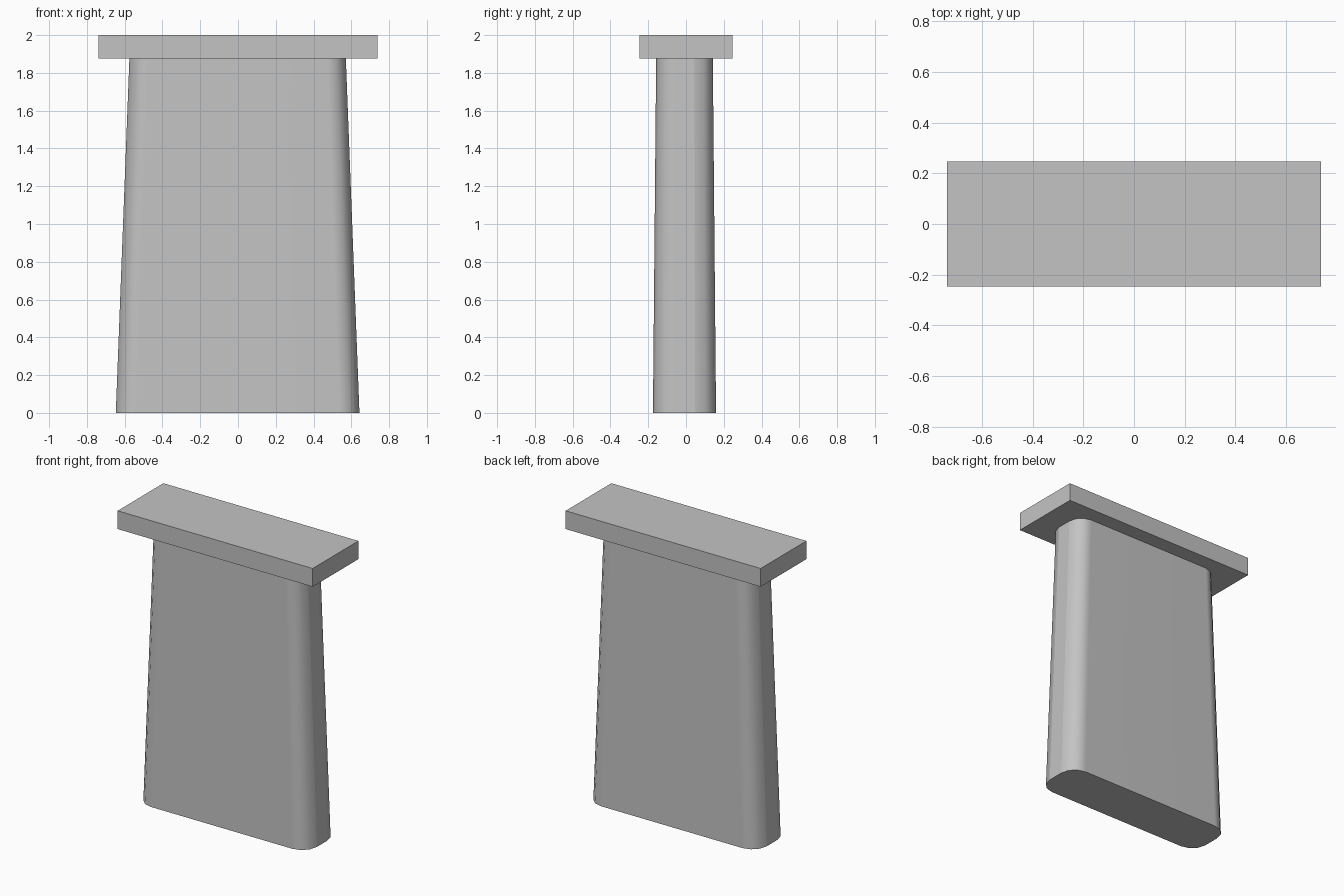
import bpy, bmesh, math

cube = bpy.data.objects.get("Cube")
if cube:
    bpy.data.objects.remove(cube, do_unlink=True)

stone = bpy.data.materials.new("grey_concrete")
stone.use_nodes = True
stone.diffuse_color = (0.55, 0.55, 0.55, 1)
stone.node_tree.nodes["Principled BSDF"].inputs["Base Color"].default_value = stone.diffuse_color


def add_object(name, bm):
    bmesh.ops.recalc_face_normals(bm, faces=bm.faces)
    mesh = bpy.data.meshes.new(name)
    bm.to_mesh(mesh)
    bm.free()
    mesh.materials.append(stone)
    obj = bpy.data.objects.new(name, mesh)
    bpy.context.collection.objects.link(obj)
    return obj


def section(half_x, half_y, radius, steps=3):
    """Rectangle with rounded corners and narrow flat ends."""
    points = []
    for sx, sy in ((1, 1), (-1, 1), (-1, -1), (1, -1)):
        arc = []
        for i in range(steps + 1):
            a = math.pi / 2 * i / steps
            arc.append((sx * (half_x - radius + radius * math.cos(a)),
                        sy * (half_y - radius + radius * math.sin(a))))
        points += arc if sx * sy > 0 else arc[::-1]
    return points


# Tapered pier shaft, set slightly off the cap centre
CENTRE_X, CENTRE_Y = -0.002, -0.008
bm = bmesh.new()
rings = []
for z, half_x, half_y, radius in ((0, 0.645, 0.167, 0.11), (1.875, 0.573, 0.15, 0.10)):
    rings.append([bm.verts.new((x + CENTRE_X, y + CENTRE_Y, z))
                  for x, y in section(half_x, half_y, radius)])
low, high = rings
count = len(low)
for i in range(count):
    j = (i + 1) % count
    bm.faces.new((low[i], low[j], high[j], high[i])).smooth = True
bm.faces.new(low)
bm.faces.new(high)
bm.normal_update()

# Keep the flat ends and the rims crisp
for face in bm.faces:
    if abs(face.normal.x) > 0.99 or abs(face.normal.z) > 0.9:
        face.smooth = False
        for edge in face.edges:
            edge.smooth = False
shaft = add_object("pier_shaft", bm)
weighted = shaft.modifiers.new("even_shading", "WEIGHTED_NORMAL")
weighted.keep_sharp = True

# Rectangular cap slab
bm = bmesh.new()
bmesh.ops.create_cube(bm, size=1)
bmesh.ops.scale(bm, vec=(1.476, 0.494, 0.125), verts=bm.verts)
bmesh.ops.translate(bm, vec=(0, 0, 1.9375), verts=bm.verts)
add_object("pier_cap", bm)
